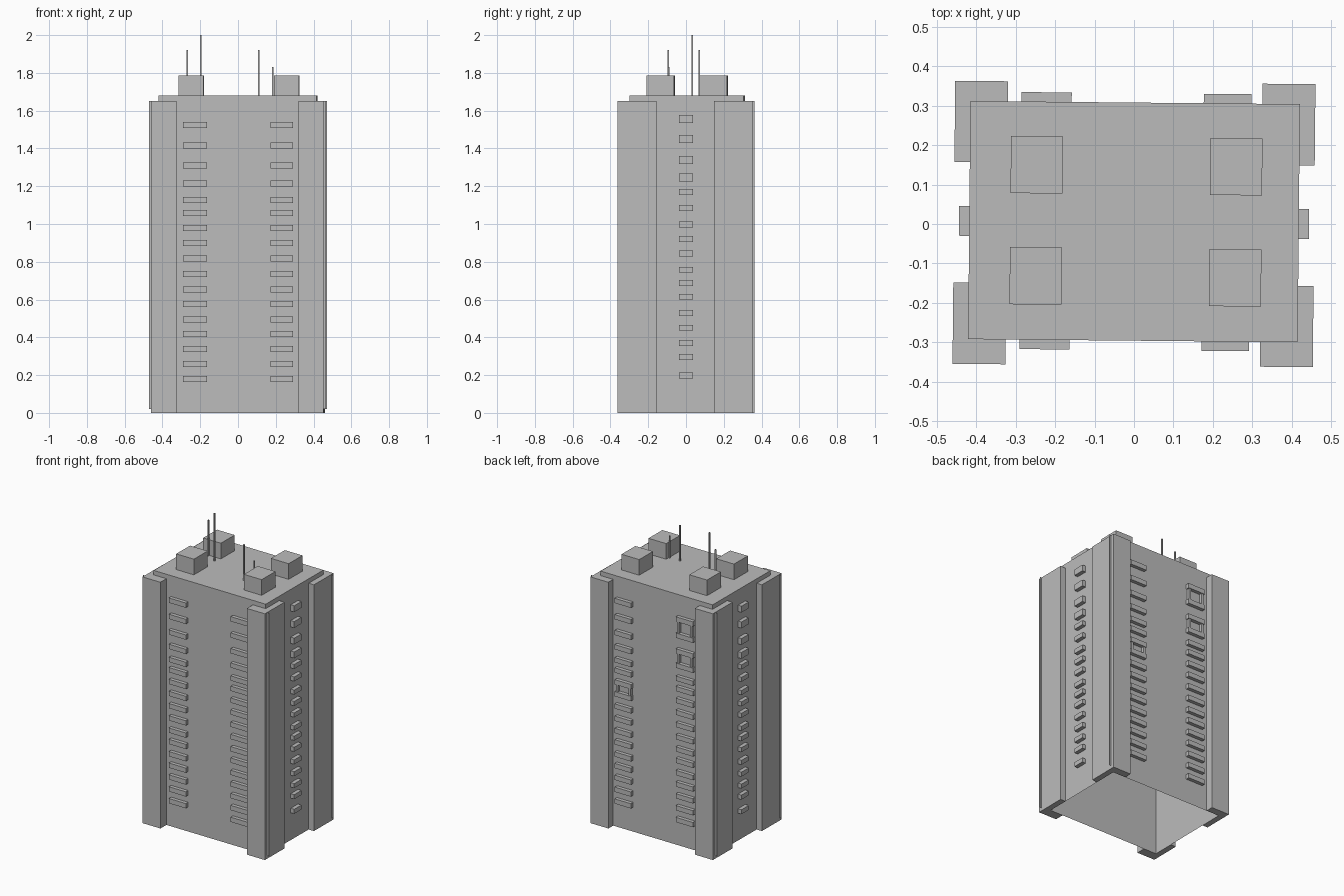
import bpy
import bmesh
from mathutils import Matrix

cube = bpy.data.objects.get("Cube")
if cube:
    bpy.data.objects.remove(cube)

grey = bpy.data.materials.new("concrete_grey")
grey.use_nodes = True
colour = (0.5, 0.5, 0.5, 1)
grey.diffuse_color = colour
grey.node_tree.nodes["Principled BSDF"].inputs["Base Color"].default_value = colour

# The whole tower is turned very slightly about z
TURN = Matrix.Rotation(-0.0095, 4, "Z")
EX, EY, CY = 0.418, 0.302, 0.006      # body half sizes and y centre
ROOF = 1.68


def finish(name, bm):
    bmesh.ops.recalc_face_normals(bm, faces=bm.faces)
    bm.transform(TURN)
    mesh = bpy.data.meshes.new(name)
    bm.to_mesh(mesh)
    bm.free()
    mesh.materials.append(grey)
    obj = bpy.data.objects.new(name, mesh)
    bpy.context.collection.objects.link(obj)
    return obj


def prism(bm, outline, z0, z1, bottom=True, top=True):
    """Upright prism over a plan outline, with optional end caps."""
    low = [bm.verts.new((x, y, z0)) for x, y in outline]
    high = [bm.verts.new((x, y, z1)) for x, y in outline]
    for i in range(len(low)):
        j = (i + 1) % len(low)
        bm.faces.new((low[i], low[j], high[j], high[i]))
    if bottom:
        bm.faces.new(low[::-1])
    if top:
        bm.faces.new(high)


def box(bm, x0, x1, y0, y1, z0, z1, **caps):
    prism(bm, [(x0, y0), (x1, y0), (x1, y1), (x0, y1)], z0, z1, **caps)


# Hollow tower body, open underneath
bm = bmesh.new()
box(bm, -EX, EX, CY - EY, CY + EY, 0, ROOF, bottom=False)
finish("tower_body", bm)

# L-shaped corner pillars, each with a thin upright fin on its outer side
for sy, end in ((-1, "front"), (1, "back")):
    for sx, side in ((-1, "right"), (1, "left")):
        wall_y = CY + sy * EY
        bm = bmesh.new()
        prism(bm, [(sx * 0.457, sy * 0.359), (sx * 0.323, sy * 0.359),
                   (sx * 0.323, wall_y), (sx * EX, wall_y),
                   (sx * EX, sy * 0.153), (sx * 0.457, sy * 0.153)], 0, 1.65)
        finish(f"{end}_{side}_pillar", bm)
        bm = bmesh.new()
        fin = [(0.455, 0.02), (0.469, 0.02), (0.469, 1.65), (0.455, 1.65)]
        bm.faces.new([bm.verts.new((sx * x, sy * 0.335, z)) for x, z in fin])
        finish(f"{end}_{side}_fin", bm)

# Plant boxes on the roof
for sy, end in ((-1, "front"), (1, "back")):
    for sx, side in ((-1, "right"), (1, "left")):
        bm = bmesh.new()
        cx, cy = 0.005 + sx * 0.253, 0.007 + sy * 0.141
        box(bm, cx - 0.066, cx + 0.066, cy - 0.0725, cy + 0.0725, ROOF, 1.785)
        finish(f"{end}_{side}_roof_box", bm)

# Slim antennas
for i, (x, y, top) in enumerate([(-0.27, 0.068, 1.92), (-0.197, 0.03, 2.0),
                                 (0.11, -0.092, 1.92), (0.185, -0.09, 1.83)]):
    bm = bmesh.new()
    r = 0.004
    box(bm, x - r, x + r, y - r, y + r, ROOF, top, bottom=False, top=False)
    finish(f"antenna_{i + 1}", bm)

# Balcony rows on the wide walls
ROWS = [1.524, 1.415, 1.31, 1.214, 1.127, 1.058, 0.979, 0.899, 0.817,
        0.735, 0.653, 0.577, 0.495, 0.418, 0.339, 0.259, 0.18]
for sy, end in ((-1, "front"), (1, "back")):
    wall = CY + sy * EY
    y0, y1 = sorted((wall, wall + sy * 0.024))
    for x0, x1, side in ((-0.288, -0.161, "right"), (0.174, 0.295, "left")):
        bm = bmesh.new()
        for z in ROWS:
            box(bm, x0, x1, y0, y1, z - 0.016, z + 0.016)
        finish(f"{end}_{side}_balconies", bm)

# Posts joining some balconies on the back wall
bm = bmesh.new()
for x0, x1, upper in ((-0.28, -0.168, 0), (-0.28, -0.168, 2), (0.18, 0.289, 6)):
    for x in (x0, x1 - 0.014):
        box(bm, x, x + 0.014, CY + EY, CY + EY + 0.02,
            ROWS[upper + 1] + 0.016, ROWS[upper] - 0.016)
finish("back_balcony_posts", bm)

# Small ledges down the narrow walls
LEDGES = [1.556, 1.45, 1.339, 1.246, 1.169, 1.085, 0.997, 0.921, 0.844,
          0.757, 0.688, 0.614, 0.529, 0.45, 0.37, 0.296, 0.198]
for sx, side in ((-1, "right"), (1, "left")):
    x0, x1 = sorted((sx * EX, sx * 0.444))
    bm = bmesh.new()
    for i, z in enumerate(LEDGES):
        h = 0.021 if i < 4 else 0.015
        box(bm, x0, x1, -0.034, 0.042, z - h, z + h)
    finish(f"{side}_ledges", bm)
